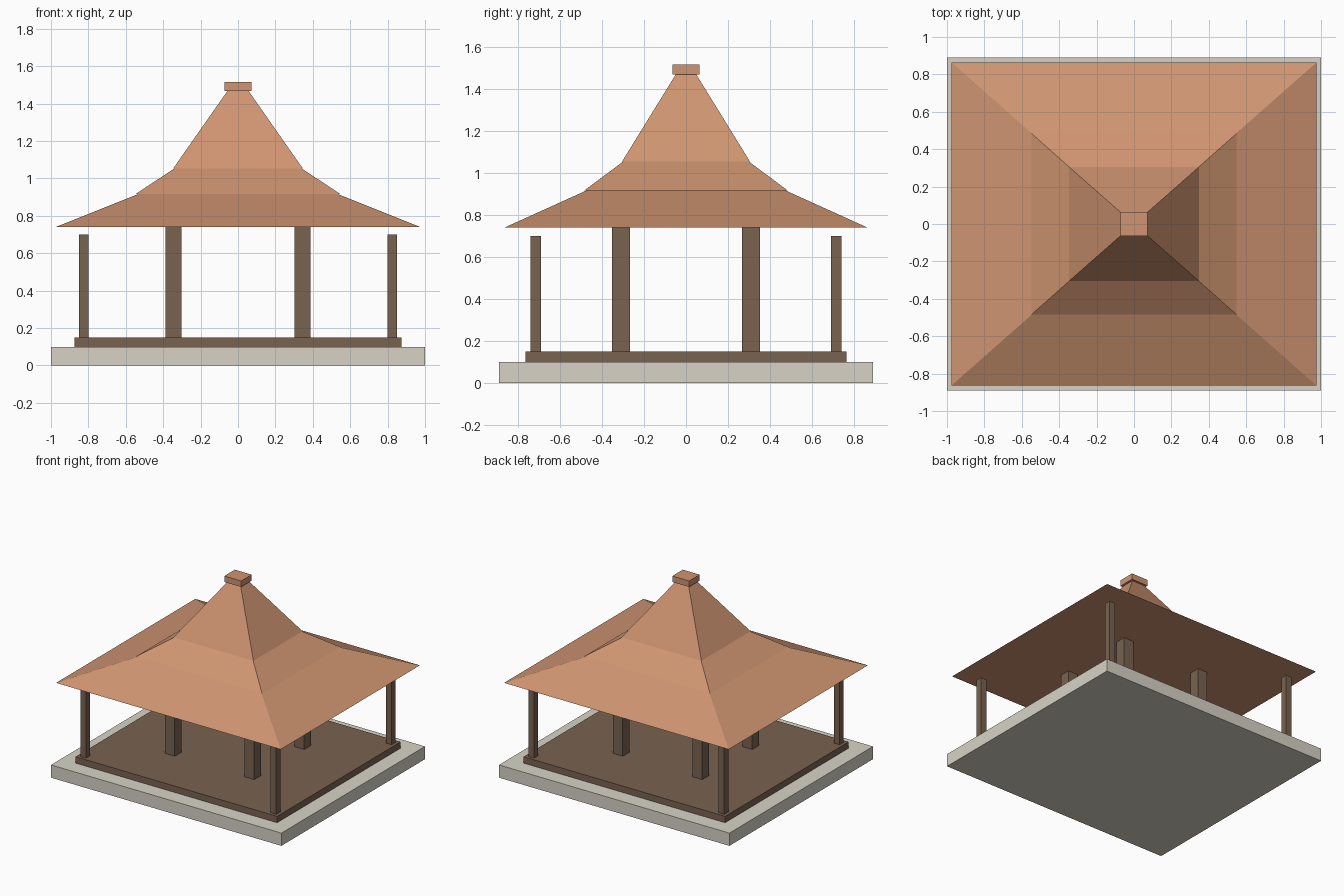
import bpy
import bmesh

cube = bpy.data.objects.get("Cube")
if cube:
    bpy.data.objects.remove(cube, do_unlink=True)


def material(name, rgb):
    mat = bpy.data.materials.new(name)
    mat.use_nodes = True
    mat.diffuse_color = (*rgb, 1)
    mat.node_tree.nodes["Principled BSDF"].inputs["Base Color"].default_value = (*rgb, 1)
    return mat


stone = material("pale stone", (0.68, 0.65, 0.565))
wood = material("dark wood", (0.19, 0.123, 0.08))
tile = material("terracotta tile", (0.62, 0.297, 0.165))


def frustum(name, bottom, top, z0, z1, mat, centre=(0, 0)):
    """Rectangular block whose bottom and top half sizes may differ."""
    bm = bmesh.new()
    bmesh.ops.create_cube(bm, size=2)
    for v in bm.verts:
        half, z = (top, z1) if v.co.z > 0 else (bottom, z0)
        v.co = (centre[0] + v.co.x * half[0], centre[1] + v.co.y * half[1], z)
    mesh = bpy.data.meshes.new(name)
    bm.to_mesh(mesh)
    bm.free()
    mesh.materials.append(mat)
    obj = bpy.data.objects.new(name, mesh)
    bpy.context.collection.objects.link(obj)


def box(name, half, z0, z1, mat, centre=(0, 0)):
    frustum(name, half, half, z0, z1, mat, centre)


# Base slab and raised floor
box("base_slab", (1.0, 0.89), 0, 0.1, stone)
box("floor", (0.875, 0.765), 0.1, 0.15, wood)

# Slim corner posts and thick inner posts
for side, sx in (("left", 1), ("right", -1)):
    for end, sy in (("front", -1), ("back", 1)):
        box(f"corner_post_{end}_{side}", (0.025, 0.025), 0.15, 0.7, wood,
            (sx * 0.825, sy * 0.715))
        box(f"inner_post_{end}_{side}", (0.043, 0.043), 0.15, 0.745, wood,
            (sx * 0.345, sy * 0.31))

# Three roof tiers, each steeper than the one below, and a cap
frustum("lower_roof", (0.975, 0.863), (0.53, 0.47), 0.74, 0.918, tile)
frustum("middle_roof", (0.547, 0.483), (0.335, 0.295), 0.917, 1.057, tile)
frustum("upper_roof", (0.347, 0.305), (0.055, 0.048), 1.053, 1.47, tile)
box("roof_cap", (0.073, 0.065), 1.468, 1.515, tile)
